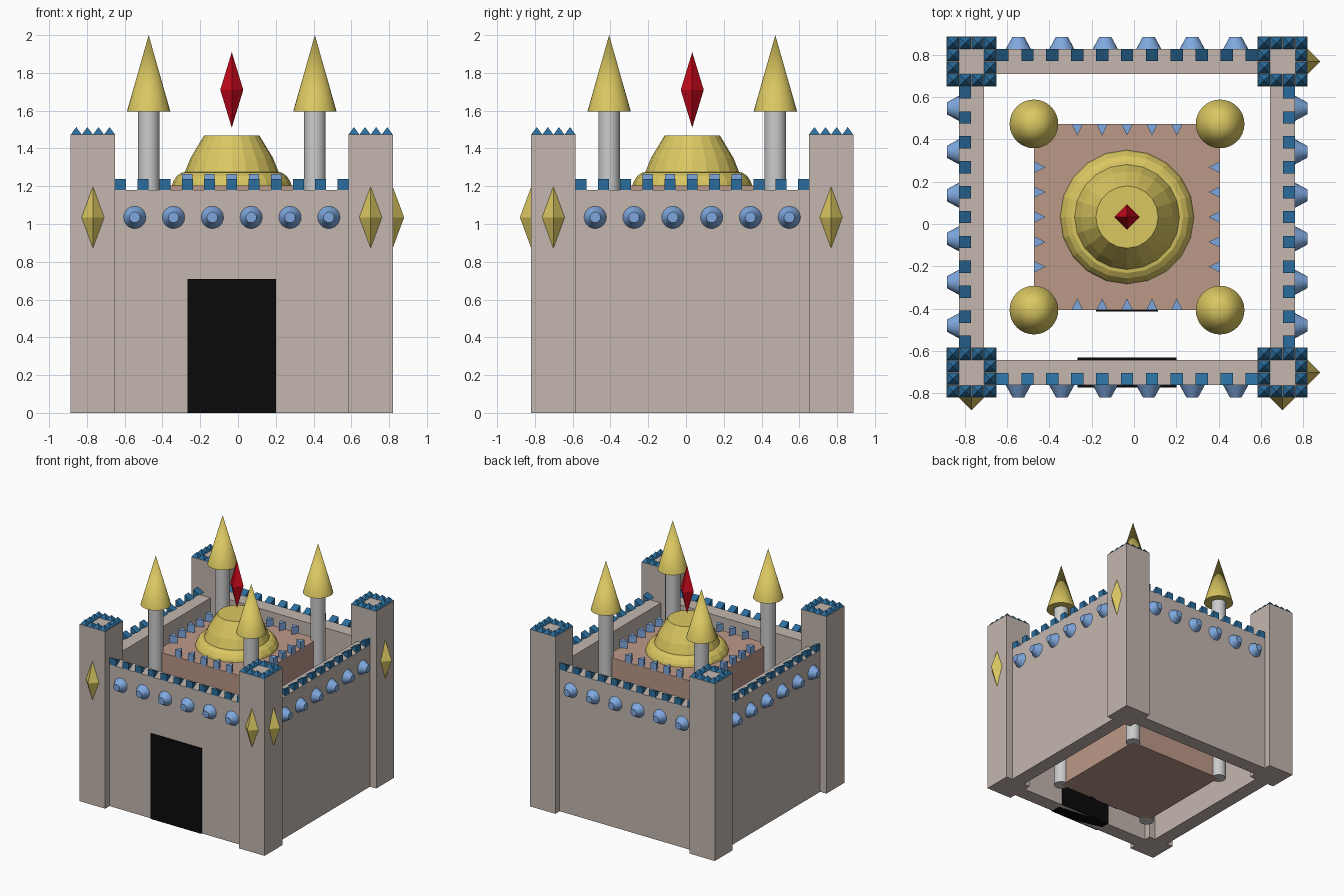
import bpy, bmesh, math
from math import pi, sin, cos
from mathutils import Matrix, Vector

if "Cube" in bpy.data.objects:
    bpy.data.objects.remove(bpy.data.objects["Cube"])

CENTER = Vector((-0.033, 0.033, 0))


def material(name, rgb):
    m = bpy.data.materials.new(name)
    m.diffuse_color = (*rgb, 1)
    m.use_nodes = True
    m.node_tree.nodes["Principled BSDF"].inputs["Base Color"].default_value = m.diffuse_color
    return m


STONE = material("stone", (0.55, 0.47, 0.43))
BROWN = material("keep_stone", (0.50, 0.32, 0.25))
GOLD = material("gold", (0.70, 0.57, 0.12))
SKY = material("light_blue", (0.21, 0.39, 0.73))
TEAL = material("deep_blue", (0.024, 0.155, 0.34))
RED = material("red", (0.60, 0.003, 0.012))
BLACK = material("black", (0.003, 0.003, 0.003))


def add_object(name, bm, mat=None, smooth=False):
    bmesh.ops.recalc_face_normals(bm, faces=bm.faces)
    me = bpy.data.meshes.new(name)
    bm.to_mesh(me)
    bm.free()
    ob = bpy.data.objects.new(name, me)
    ob.location = CENTER
    bpy.context.collection.objects.link(ob)
    if mat:
        me.materials.append(mat)
    if smooth:
        bpy.ops.object.select_all(action='DESELECT')
        ob.select_set(True)
        bpy.context.view_layer.objects.active = ob
        bpy.ops.object.shade_smooth_by_angle(angle=math.radians(30))
    return ob


def solid(name, points, mat, turn=0):
    """Flat-faced convex solid, turned about the castle's centre by quarter turns."""
    bm = bmesh.new()
    verts = [bm.verts.new(p) for p in points]
    bmesh.ops.convex_hull(bm, input=verts)
    bmesh.ops.dissolve_limit(bm, angle_limit=0.01, verts=bm.verts, edges=bm.edges)
    bm.transform(Matrix.Rotation(turn * pi / 2, 4, 'Z'))
    return add_object(name, bm, mat)


def box(name, x, y, z, mat, turn=0):
    return solid(name, [(a, b, c) for a in x for b in y for c in z], mat, turn)


def diamond(name, c, r, h, mat):
    x, y, z = c
    return solid(name, [(x + r, y, z), (x - r, y, z), (x, y + r, z), (x, y - r, z),
                        (x, y, z + h), (x, y, z - h)], mat)


def lathe(name, profile, sides, mat=None, matrix=Matrix(), smooth=True):
    """Capped turned shape from (radius, height) points."""
    bm = bmesh.new()
    rings = [[bm.verts.new((r * cos(2 * pi * i / sides), r * sin(2 * pi * i / sides), z))
              for i in range(sides)] for r, z in profile]
    for a, b in zip(rings, rings[1:]):
        for i in range(sides):
            j = (i + 1) % sides
            bm.faces.new((a[i], a[j], b[j], b[i]))
    bm.faces.new(rings[0])
    bm.faces.new(rings[-1])
    bmesh.ops.remove_doubles(bm, verts=bm.verts, dist=1e-5)
    bm.transform(matrix)
    return add_object(name, bm, mat, smooth)


# Outer walls with battlements and round studs, one side per quarter turn
for k in range(4):
    box("wall", (-0.62, 0.62), (-0.795, -0.675), (0, 1.18), STONE, k)
    for i in range(11):
        x = (i - 5) * 0.1177
        solid("wall_merlon", [(x + s, y, z) for s in (-0.029, 0.029) for y, z in
                              ((-0.795, 1.18), (-0.795, 1.238), (-0.737, 1.209))], TEAL, k)
    for i in range(6):
        m = (Matrix.Rotation(k * pi / 2, 4, 'Z')
             @ Matrix.Translation(((i - 2.5) * 0.2055, -0.795, 1.035))
             @ Matrix.Rotation(pi / 2, 4, 'X'))
        lathe("wall_stud", [(0.059, 0), (0.028, 0.057)], 24, SKY, m)

    # Keep battlements
    for i in range(5):
        x = (i - 2) * 0.1177
        solid("keep_merlon", [(x + a, b, z) for z in (1.203, 1.265) for a, b in
                              ((-0.027, -0.44), (0.027, -0.44), (0, -0.385))], SKY, k)

# Corner towers with a ring of small pyramids on top
T, H = 0.735, 0.1175
for sx in (-1, 1):
    for sy in (-1, 1):
        cx, cy = sx * T, sy * T
        box("corner_tower", (cx - H, cx + H), (cy - H, cy + H), (0, 1.475), STONE)
        w = H / 4
        for i in range(4):
            for j in range(4):
                if i in (0, 3) or j in (0, 3):
                    px, py = cx + (2 * i - 3) * w, cy + (2 * j - 3) * w
                    solid("tower_spike", [(px - w, py - w, 1.473), (px + w, py - w, 1.473),
                                          (px + w, py + w, 1.473), (px - w, py + w, 1.473),
                                          (px, py, 1.513)], TEAL)

        # Inner turrets
        at = Matrix.Translation((sx * 0.44, sy * 0.44, 0))
        lathe("turret_shaft", [(0.057, 0), (0.057, 1.6)], 32, None, at)
        lathe("turret_roof", [(0.115, 1.595), (0, 2.0)], 32, GOLD, at)

# Gold diamonds on the front and right tower faces
for s in (-1, 1):
    diamond("front_diamond", (s * T, -T - H, 1.035), 0.06, 0.163, GOLD)
    diamond("right_diamond", (T + H, s * T, 1.035), 0.06, 0.163, GOLD)

# Gate and keep
box("gate", (-0.235, 0.235), (-0.805, -0.665), (0, 0.71), BLACK)
box("keep", (-0.44, 0.44), (-0.44, 0.44), (0, 1.205), BROWN)
box("keep_door", (-0.146, 0.146), (-0.447, -0.42), (0, 0.44), BLACK)

# Dome: rounded base ring below a truncated cone
lathe("dome_base", [(0.318, 1.2), (0.31, 1.225), (0.29, 1.255), (0.265, 1.272), (0.23, 1.278)],
      20, GOLD, smooth=False)
lathe("dome_top", [(0.25, 1.27), (0.218, 1.35), (0.147, 1.468)], 20, GOLD, smooth=False)

# Floating gem
diamond("gem", (0, 0, 1.71), 0.061, 0.2, RED)
